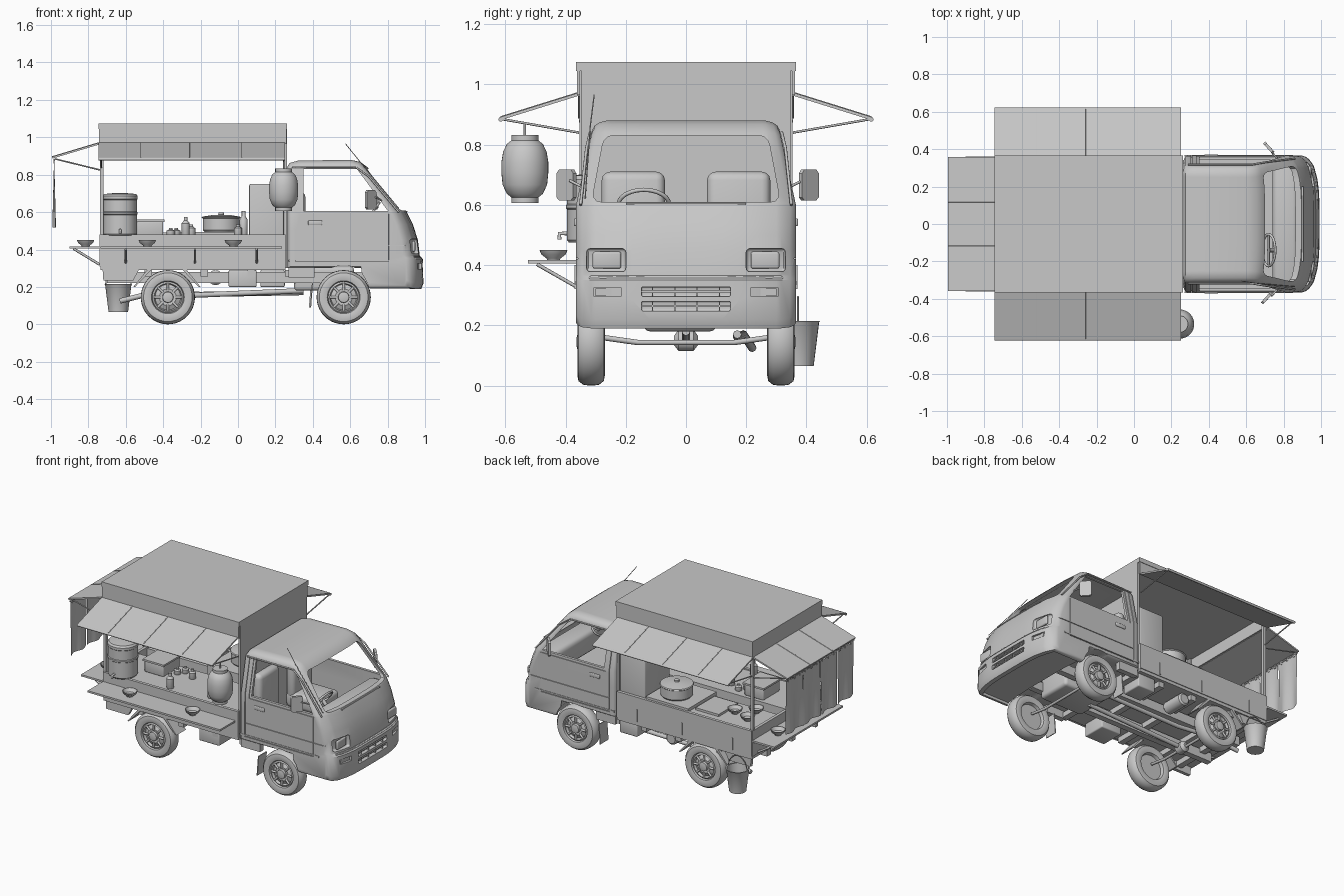
import bpy, bmesh, math
from mathutils import Matrix

cube = bpy.data.objects.get("Cube")
if cube:
    bpy.data.objects.remove(cube, do_unlink=True)

grey = bpy.data.materials.new("light_grey")
grey.use_nodes = True
GREY = (0.58, 0.58, 0.58, 1)
grey.diffuse_color = GREY
grey.node_tree.nodes["Principled BSDF"].inputs["Base Color"].default_value = GREY


def finish(name, bm, angle=35):
    bmesh.ops.recalc_face_normals(bm, faces=bm.faces)
    me = bpy.data.meshes.new(name)
    bm.to_mesh(me)
    bm.free()
    me.materials.append(grey)
    me.shade_smooth()
    me.set_sharp_from_angle(angle=math.radians(angle))
    ob = bpy.data.objects.new(name, me)
    bpy.context.collection.objects.link(ob)
    return ob


def box(name, x0, x1, y0, y1, z0, z1, bevel=0):
    bm = bmesh.new()
    size = Matrix.Diagonal((x1 - x0, y1 - y0, z1 - z0, 1))
    mid = Matrix.Translation(((x0 + x1) / 2, (y0 + y1) / 2, (z0 + z1) / 2))
    bmesh.ops.create_cube(bm, size=1, matrix=mid @ size)
    if bevel:
        bmesh.ops.bevel(bm, geom=bm.edges[:], offset=bevel, segments=3, affect='EDGES', profile=0.5)
    return finish(name, bm)


def prism(name, pts, y0, y1):
    """Extrude an (x, z) outline along y."""
    bm = bmesh.new()
    face = bm.faces.new([bm.verts.new((x, y0, z)) for x, z in pts])
    new = bmesh.ops.extrude_face_region(bm, geom=[face])["geom"]
    bmesh.ops.translate(bm, verts=[v for v in new if isinstance(v, bmesh.types.BMVert)], vec=(0, y1 - y0, 0))
    return finish(name, bm)


def lathe(name, prof, loc, axis='Z', n=28, caps=True):
    """Revolve (radius, height) points; axis Y turns height along y; without caps the profile closes on itself."""
    bm = bmesh.new()
    rings = [[bm.verts.new((r * math.cos(2 * math.pi * i / n), r * math.sin(2 * math.pi * i / n), h))
              for i in range(n)] for r, h in prof]
    for a, b in zip(rings, rings[1:] if caps else rings[1:] + rings[:1]):
        for i in range(n):
            bm.faces.new((a[i], a[(i + 1) % n], b[(i + 1) % n], b[i]))
    if caps:
        bm.faces.new(rings[0])
        bm.faces.new(rings[-1])
    if axis == 'Y':
        bm.transform(Matrix.Rotation(-math.pi / 2, 4, 'X'))
    bm.transform(Matrix.Translation(loc))
    return finish(name, bm)


def rod(name, pts, r=0.005, closed=False):
    cu = bpy.data.curves.new(name, 'CURVE')
    cu.dimensions = '3D'
    cu.bevel_depth = r
    cu.bevel_resolution = 2
    cu.use_fill_caps = True
    sp = cu.splines.new('POLY')
    sp.points.add(len(pts) - 1)
    for p, q in zip(sp.points, pts):
        p.co = (*q, 1)
    sp.use_cyclic_u = closed
    cu.materials.append(grey)
    ob = bpy.data.objects.new(name, cu)
    bpy.context.collection.objects.link(ob)
    return ob


def slab(name, pts, t=0.008):
    bm = bmesh.new()
    f = bm.faces.new([bm.verts.new(p) for p in pts])
    f.normal_update()
    bmesh.ops.solidify(bm, geom=[f], thickness=t)
    return finish(name, bm)


def cut(ob, cutter):
    mod = ob.modifiers.new("cut", 'BOOLEAN')
    mod.operation, mod.object, mod.solver = 'DIFFERENCE', cutter, 'EXACT'
    dg = bpy.context.evaluated_depsgraph_get()
    me = bpy.data.meshes.new_from_object(ob.evaluated_get(dg))
    ob.modifiers.clear()
    ob.data = me
    bpy.data.objects.remove(cutter, do_unlink=True)


# Cab shell, lofted across its width with rounded rims
outline = [(.262, .30), (.262, .84), (.275, .862), (.32, .875), (.6, .88), (.655, .868), (.69, .842), (.90, .605),
           (.935, .535), (.962, .45), (.972, .365), (.988, .35), (.992, .22), (.98, .19), (.70, .19), (.68, .30)]
bm = bmesh.new()
rings = []
for y, s in [(-.365, .93), (-.36, .96), (-.345, .985), (-.315, 1), (.315, 1), (.345, .985), (.36, .96), (.365, .93)]:
    rings.append([bm.verts.new((.55 + (x - .55) * s, y, .45 + (z - .45) * s)) for x, z in outline])
for a, b in zip(rings, rings[1:]):
    for i in range(len(a)):
        j = (i + 1) % len(a)
        bm.faces.new((a[i], a[j], b[j], b[i]))
bm.faces.new(rings[0])
bm.faces.new(rings[-1])
cab = finish("cab", bm)
cut(cab, prism("hollow", [(.29, .36), (.29, .85), (.64, .85), (.67, .83), (.88, .59), (.91, .52), (.93, .36)], -.342, .342))
for a, b in ((-.5, -.36), (.36, .5)):
    cut(cab, prism("window_rim", [(.335, .59), (.335, .838), (.65, .838), (.868, .59)], a, b))
cut(cab, prism("windows", [(.35, .605), (.35, .83), (.645, .83), (.85, .605)], -.5, .5))
cut(cab, box("windscreen", .6, 1.2, -.315, .315, .61, .83, .03))
cut(cab, lathe("arch", [(.165, -.5), (.165, .5)], (.565, 0, .15), 'Y', 40))
cut(cab, box("nose_underside", .6, .95, -.335, .335, .1, .21))
for s in (-1, 1):
    for x0, x1, z0, z1 in [(.305, .31, .33, .835), (.855, .86, .33, .6), (.31, .855, .33, .335), (.31, .95, .42, .424)]:
        y0, y1 = sorted((s * .359, s * .5))
        cut(cab, box("door_seam", x0, x1, y0, y1, z0, z1))
    y0, y1 = sorted((s * .2, s * .33))
    cut(cab, box("light_recess", .945, 1.2, y0, y1, .378, .455, .012))
    y0, y1 = sorted((s * .215, s * .305))
    cut(cab, box("signal_recess", .975, 1.2, y0, y1, .295, .325))
for z in (.296, .248):
    cut(cab, box("grille_slot", .967, 1.2, -.148, .148, z, z + .032, .006))
# Taper the cab upward and bow its nose
bm = bmesh.new()
bm.from_mesh(cab.data)
planes = [((0, k * .06, 0), (0, 1, 0)) for k in range(-5, 6)] + [((0, 0, z), (0, 0, 1)) for z in (.5, .601, .7, .78)]
for co, no in planes:
    bmesh.ops.bisect_plane(bm, geom=bm.verts[:] + bm.edges[:] + bm.faces[:], plane_co=co, plane_no=no)


def nose_x(x, y):
    return x - .06 * min(1, abs(y) / .365) ** 4 * min(1, max(0, (x - .6) / .3))


for v in bm.verts:
    v.co.x = nose_x(v.co.x, v.co.y)
    v.co.y *= 1 - .6 * max(0, v.co.z - .6)
bpy.data.objects.remove(cab, do_unlink=True)
finish("cab_shell", bm)

# Cab details
box("dashboard", .74, .88, -.335, .335, .44, .585, .03)
box("wiper_cowl", .895, .905, -.2, .2, .6, .606)
for k in range(-1, 3):
    box("grille_bar", .962, .984, k * .074 - .039, k * .074 - .035, .25, .326)
for z in (.264, .312):
    box("grille_louvre", .962, .98, -.147, .147, z - .003, z + .003)
rod("bumper_crease", [(nose_x(.976, k * .04), k * .04, .358) for k in range(-8, 9)], .005)
ring = [(.72 + .035 * math.sin(a), -.14 + .085 * math.cos(a), .6 + .05 * math.sin(a))
        for a in [k * math.pi / 12 for k in range(24)]]
rod("steering_wheel", ring, .007, True)
rod("steering_column", [(.72, -.14, .6), (.8, -.14, .5)], .012)
rod("steering_spoke", [ring[0], ring[12]], .006)
rod("antenna", [(.86, -.335, .62), (.66, -.318, .86), (.575, -.305, .965)], .002)
for s in (-1, 1):
    def ybox(name, x0, x1, a, b, z0, z1, bevel=0):
        y0, y1 = sorted((s * a, s * b))
        return box(name, x0, x1, y0, y1, z0, z1, bevel)
    ybox("seat_back", .295, .36, .07, .28, .42, .71, .028)
    ybox("seat_cushion", .295, .55, .07, .28, .36, .46, .025)
    slab("mirror", [(.69, s * .43, .625), (.697, s * .422, .615), (.733, s * .382, .615), (.74, s * .375, .625),
                    (.74, s * .375, .705), (.733, s * .382, .717), (.697, s * .422, .717), (.69, s * .43, .705)], .016)
    rod("mirror_arm", [(.77, s * .345, .66), (.735, s * .385, .68)], .005)
    ybox("door_handle", .375, .45, .358, .372, .53, .555, .005)
    ybox("headlight", .93, .948, .215, .31, .388, .445, .008)
    ybox("signal_light", .945, .962, .22, .3, .298, .322)
    ybox("belt_trim", .27, .85, .36, .368, .335, .345)
    rod("gutter", [(.29, s * .318, .84), (.63, s * .318, .84), (.70, s * .33, .79), (.86, s * .35, .6)], .005)

    # Wheels, mudflaps, fenders
    for x in (.565, -.375):
        c = (x, s * .315, .145)
        lathe("tyre", [(.088, -.04), (.11, -.046), (.13, -.042), (.143, -.025), (.145, 0), (.143, .025),
                       (.13, .042), (.11, .046), (.088, .04), (.082, .02), (.082, -.02)], c, 'Y', 40, caps=False)
        lathe("rim", [(.083, s * -.02), (.083, s * .03), (.074, s * .036), (.068, s * .02), (.045, s * .032),
                      (.03, s * .03), (.028, s * .045), (.015, s * .048)], c, 'Y', 32)
        for k in range(8):
            a = k * math.pi / 4
            rod("rim_rib", [(x + r * math.cos(a), s * (.315 + h), .145 + r * math.sin(a))
                            for r, h in ((.04, .032), (.075, .033))], .007)
    slab("front_mudflap", [(.385, s * .27, .09), (.385, s * .355, .09), (.395, s * .355, .22), (.395, s * .27, .22)], .006)
    ybox("cab_sill", .27, .41, .32, .355, .25, .31)
    prism("rear_fender", [(-.56, .2), (-.47, .31), (-.29, .31), (-.2, .2), (-.21, .2), (-.3, .295), (-.46, .295), (-.55, .2)],
          *sorted((s * .26, s * .36)))
    prism("rear_corner", [(-.725, .31), (-.72, .235), (-.56, .235), (-.52, .31)], *sorted((s * .33, s * .352)))
    ybox("chassis_rail", -.7, .7, .11, .15, .22, .28)

    # Bed gates, posts, awnings
    ybox("side_gate", -.735, .255, .345, .365, .31, .48)
    for x in (-.6, -.23, .1):
        ybox("gate_latch", x, x + .006, .363, .37, .32, .4)
    ybox("rear_post", -.738, -.72, .335, .353, .31, 1.05)
    ybox("roof_fascia", -.743, .258, .352, .362, .965, 1.05)
    p = [(-.745, s * .362, .971), (.25, s * .362, .971), (.25, s * .615, .892), (-.745, s * .615, .892)]
    slab("side_awning", p[::s], .01)
    rod("awning_edge", [(x, y, z - .008) for x, y, z in p[2:]], .008)
    for x in (-.52, -.26, .02):
        rod("awning_rib", [(x, s * .362, .971), (x, s * .615, .892)], .0025)
    for x in (-.73, .245):
        rod("awning_brace", [(x, s * .355, .84), (x, s * .608, .884)], .004)
    rod("rear_brace", [(-.735, s * .34, .825), (-.98, s * .34, .885)], .004)
    rod("rear_shelf_brace", [(-.88, s * .3, .405), (-.74, s * .3, .32)], .007)

# Box roof, bulkhead, bed
box("roof", -.745, .262, -.365, .365, 1.045, 1.075)
box("rear_fascia", -.743, -.733, -.36, .36, .965, 1.05)
box("bulkhead", .248, .262, -.347, .347, .3, 1.05)
box("bed_floor", -.735, .255, -.36, .36, .29, .32)
box("tail_gate", -.74, -.72, -.36, .36, .31, .48)
slab("rear_awning", [(-.745, -.358, .971), (-.745, .358, .971), (-.995, .358, .896), (-.995, -.358, .896)], .01)
for y in (-.118, .118):
    rod("rear_awning_rib", [(-.745, y, .971), (-.995, y, .896)], .0025)
rod("curtain_rod", [(-.983, -.355, .878), (-.983, .355, .878)], .005)

# Split hanging curtain with gentle folds
for k in range(4):
    bm = bmesh.new()
    bmesh.ops.create_grid(bm, x_segments=12, y_segments=4, size=.5)
    for v in bm.verts:
        u, w = v.co.x, v.co.y
        v.co = (-.983 + .009 * math.sin(u * 8 + k) * (.6 - w), (k - 1.5) * .178 + u * .174, .695 + w * .35)
    bmesh.ops.solidify(bm, geom=bm.faces[:], thickness=.003)
    finish("curtain_panel", bm, 60)
    for d in (-.06, 0, .06):
        y = (k - 1.5) * .178 + d
        box("curtain_loop", -.987, -.98, y - .008, y + .008, .86, .885)

# Serving shelves and bowls
box("side_shelf", -.735, .235, -.525, -.365, .405, .417)
for x in (-.6, -.23, .1):
    rod("side_shelf_brace", [(x, -.495, .403), (x, -.367, .33)], .006)
box("rear_shelf", -.9, -.74, -.36, .36, .405, .417)
for x, y, z in [(-.485, -.44, .417), (-.025, -.44, .417), (-.815, -.2, .417), (-.815, .2, .417),
                (-.5, .2, .475), (-.6, .12, .475), (-.62, .24, .475)]:
    lathe("bowl", [(.021, 0), (.024, .006), (.04, .018), (.047, .034), (.042, .034), (.028, .014), (.004, .01)], (x, y, z))

# Kitchen fittings
box("front_counter", -.715, .245, -.34, -.02, .32, .475)
box("back_counter", -.715, -.22, .07, .34, .32, .475)
box("stove_cabinet", -.26, .05, .05, .35, .32, .495)
box("tall_cabinet", .06, .245, .08, .345, .32, .75, .008)
box("cutting_board", -.45, -.28, .1, .3, .475, .49)
box("food_case", -.54, -.4, -.21, -.04, .475, .55, .006)
box("food_case_lid", -.548, -.392, -.218, -.032, .548, .56)
lathe("stock_pot", [(.09, 0), (.098, .01), (.098, .07), (.104, .075), (.1, .081), (.05, .089), (.015, .091), (.015, .102), (.01, .104)],
      (-.09, .225, .495))
for x, y, h in [(-.36, -.12, .04), (-.33, -.08, .04), (-.28, -.31, .1), (-.25, -.12, .06), (.03, -.24, .13), (.0, -.28, .06)]:
    lathe("bottle", [(.02, 0), (.022, .004), (.022, h * .65), (.01, h * .8), (.01, h)], (x, y, .475), n=16)
lathe("water_tank", [(.084, 0), (.09, .008), (.09, .11), (.094, .114), (.094, .124), (.09, .128), (.09, .19),
                     (.094, .194), (.094, .21), (.085, .222), (.02, .228)], (-.63, -.305, .475), n=36)
rod("tank_tap", [(-.63, -.39, .505), (-.63, -.42, .505), (-.63, -.42, .485)], .007)

# Paper lantern
lathe("lantern", [(.04, 0), (.045, 0), (.045, .018), (.06, .03), (.074, .06), (.078, .1), (.078, .135), (.072, .17), (.06, .195),
                  (.045, .207), (.045, .225), (.04, .225)], (.244, -.535, .607), n=36)
rod("lantern_hook", [(.244, -.535, .83), (.244, -.535, .873)], .004)

# Bucket with handle
lathe("bucket", [(.052, 0), (.07, .145), (.074, .15), (.066, .15), (.05, .008), (.01, .008)], (-.64, .372, .065))
rod("bucket_handle", [(-.64 + .068 * math.cos(a), .372, .21 + .085 * math.sin(a))
                      for a in [k * math.pi / 12 for k in range(13)]], .003)

# Underbody
for x in (.565, -.375):
    rod("axle", [(x, -.28, .16), (x, -.16, .143), (x, .16, .143), (x, .28, .16)], .009)
rod("drive_shaft", [(.35, 0, .18), (-.375, 0, .15)], .014)
lathe("differential", [(.015, -.04), (.035, -.025), (.035, .025), (.015, .04)], (-.375, 0, .15), 'Y')
box("engine", .3, .62, -.14, .1, .18, .31, .02)
for x in (-.65, -.5, -.2, .05, .25):
    box("cross_member", x, x + .04, -.34, .34, .255, .29)
box("battery_box", -.05, .1, -.34, -.18, .2, .29, .008)
box("tool_box", .12, .25, .2, .34, .2, .29, .008)
lathe("air_tank", [(.03, -.08), (.04, -.07), (.04, .07), (.03, .08)], (-.12, .25, .25), 'Y')
rod("exhaust", [(.35, .17, .17), (-.2, .17, .16), (-.45, .19, .17), (-.63, .22, .125)], .014)
